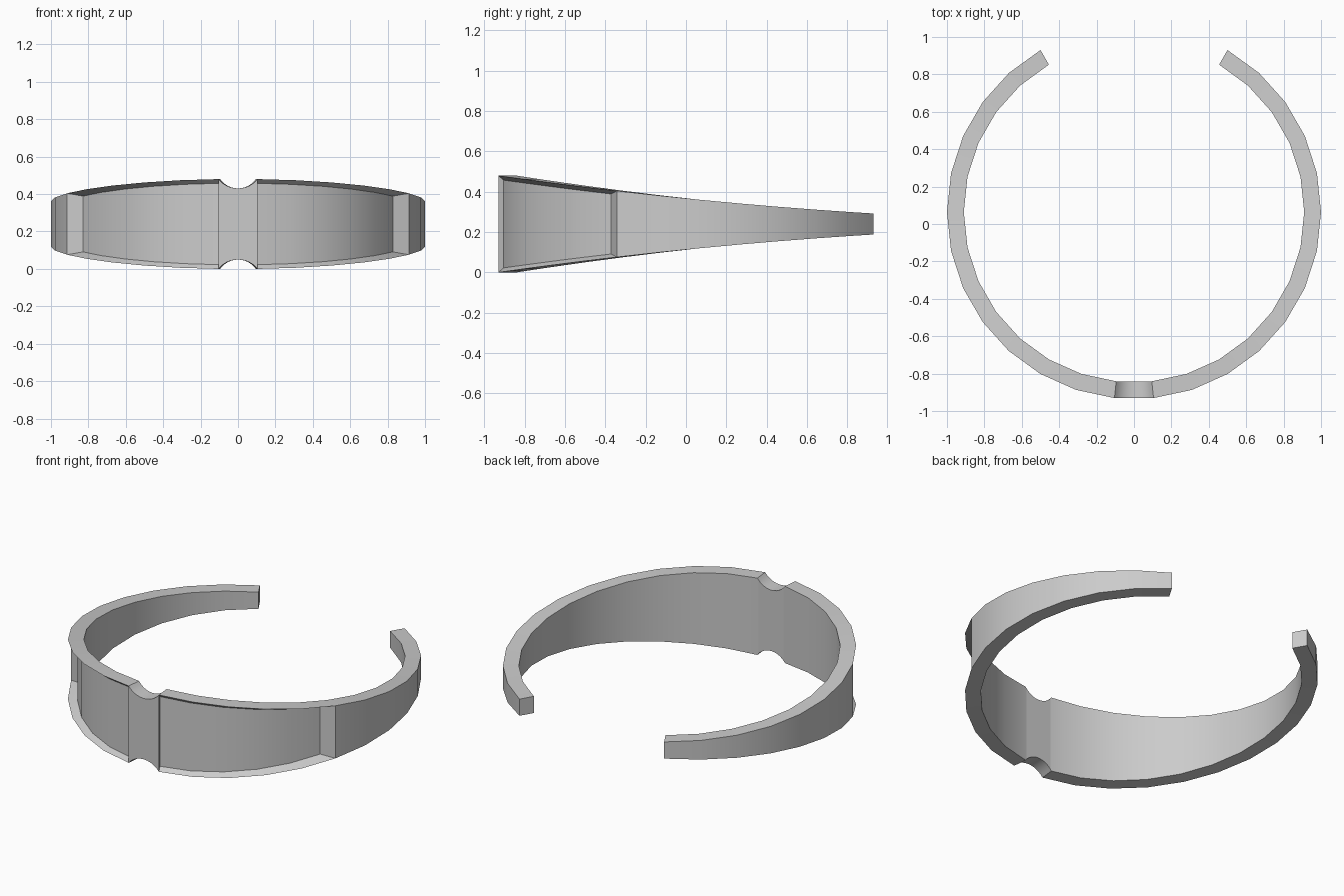
import bpy, bmesh, math

if "Cube" in bpy.data.objects:
    bpy.data.objects.remove(bpy.data.objects["Cube"])

CY, CZ = 0.064, 0.24          # ring centre and mid height
R_OUT, R_IN = 1.0, 0.91
PANEL_Y, PANEL_S = -0.66, 0.907   # recessed panels are scaled about this point
NOTCH_R, NOTCH_D = 0.125, 0.05


def half_height(y):
    # band tapers from the front to the open ends
    return 0.127 - 0.101 * y + 0.022 * y * y


def on_ring(angle, r):
    a = math.radians(angle)
    return r * math.sin(a), CY - r * math.cos(a)


bm = bmesh.new()


def column(x, y, xi, yi, h):
    # outer top, outer bottom, inner bottom, inner top
    return [bm.verts.new(p) for p in
            ((x, y, CZ + h), (x, y, CZ - h), (xi, yi, CZ - h), (xi, yi, CZ + h))]


def ring_column(angle):
    x, y = on_ring(angle, R_OUT)
    return column(x, y, *on_ring(angle, R_IN), half_height(y))


# Cross-sections: left arm, notched front bridge, right arm
left = [(a, ring_column(a)) for a in range(-150, 0, 12)]
right = [(a, ring_column(a)) for a in range(6, 151, 12)]
xo, yo = on_ring(6, R_OUT)
xi, yi = on_ring(6, R_IN)
bridge = []
edge = NOTCH_R - NOTCH_D
span = math.acos(edge / NOTCH_R)
for i in range(1, 12):
    t = span * (i / 6 - 1)
    k = math.sin(t) / math.sin(span)
    h = half_height(yo) - (NOTCH_R * math.cos(t) - edge)
    bridge.append((0, column(xo * k, yo, xi * k, yi, h)))
cols = left + bridge + right


def is_panel(a, b):
    return a * b > 0 and max(abs(a), abs(b)) <= 66


def sunk(v):
    return bm.verts.new((v.co.x * PANEL_S,
                         PANEL_Y + (v.co.y - PANEL_Y) * PANEL_S,
                         CZ + (v.co.z - CZ) * PANEL_S))


# Band skin, leaving the two front panels open
for (a, p), (b, q) in zip(cols, cols[1:]):
    for i in range(4):
        if i == 0 and is_panel(a, b):
            continue
        j = (i + 1) % 4
        bm.faces.new((p[i], p[j], q[j], q[i]))
bm.faces.new(cols[0][1])
bm.faces.new(cols[-1][1])

# Recessed panels with slanted rims and end walls
for arm in (left, right):
    outer = [c for a, c in arm if abs(a) <= 66]
    inner = [(sunk(c[0]), sunk(c[1])) for c in outer]
    for c, d, s, t in zip(outer, outer[1:], inner, inner[1:]):
        bm.faces.new((s[0], s[1], t[1], t[0]))
        bm.faces.new((c[0], s[0], t[0], d[0]))
        bm.faces.new((c[1], s[1], t[1], d[1]))
    for c, s in ((outer[0], inner[0]), (outer[-1], inner[-1])):
        bm.faces.new((c[0], c[1], s[1], s[0]))

bmesh.ops.recalc_face_normals(bm, faces=bm.faces)
mesh = bpy.data.meshes.new("open_band")
bm.to_mesh(mesh)
bm.free()
band = bpy.data.objects.new("open_band", mesh)
bpy.context.collection.objects.link(band)
bpy.context.view_layer.objects.active = band
band.select_set(True)
bpy.ops.object.shade_smooth_by_angle(angle=math.radians(30))
